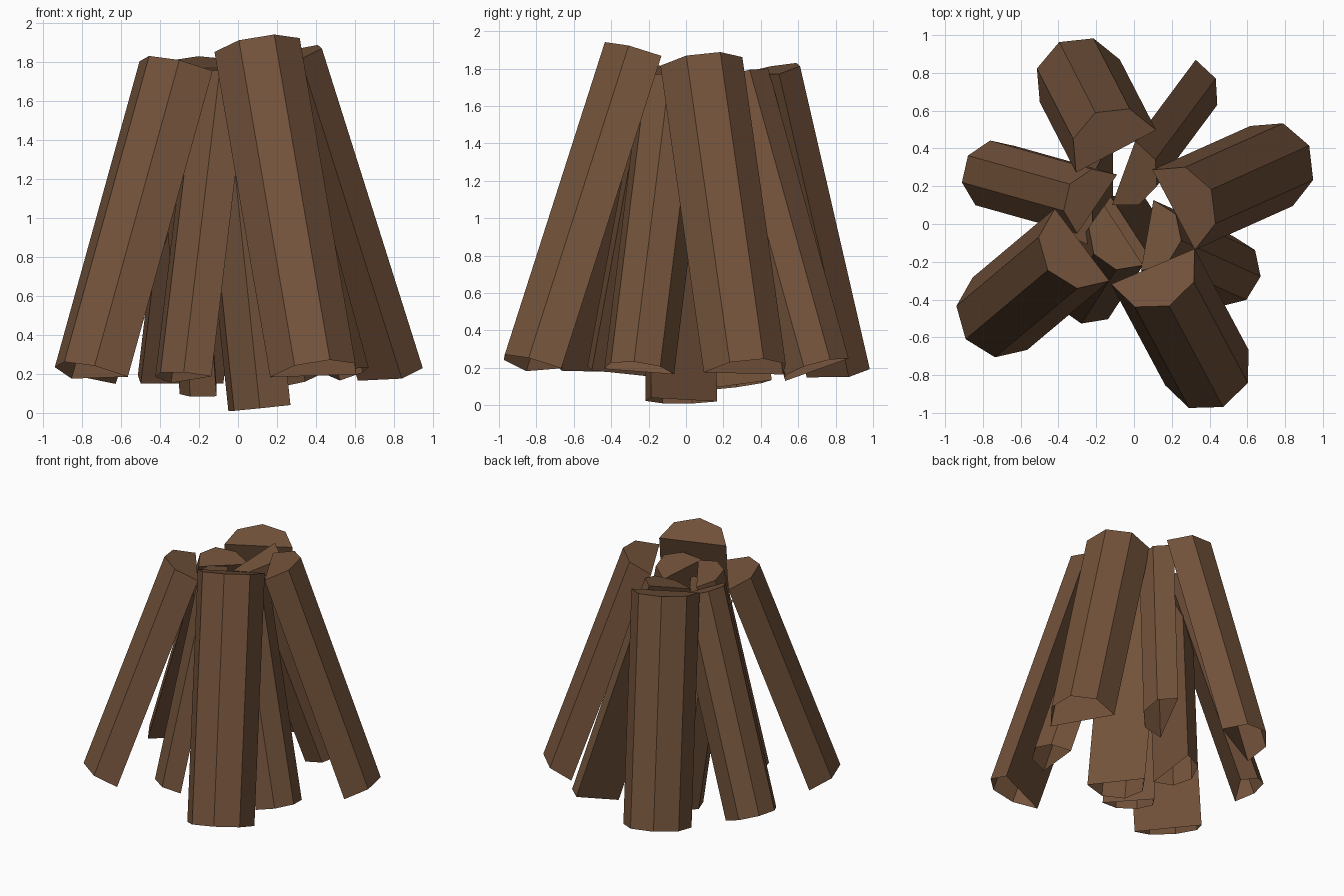
import bpy
import bmesh
import math
from mathutils import Vector

if "Cube" in bpy.data.objects:
    bpy.data.objects.remove(bpy.data.objects["Cube"])

bark = bpy.data.materials.new("brown wood")
bark.diffuse_color = (0.17, 0.085, 0.043, 1.0)
bark.use_nodes = True
bark.node_tree.nodes["Principled BSDF"].inputs["Base Color"].default_value = bark.diffuse_color


def split_log(name, bottom, top, facing, radius):
    """Half-octagon log, open underneath; bottom and top are the middle of
    the split face, facing is the compass angle of the rounded side."""
    bottom, top = Vector(bottom), Vector(top)
    axis = (top - bottom).normalized()
    a = math.radians(facing)
    out = Vector((math.cos(a), math.sin(a), 0))
    out = (out - axis * out.dot(axis)).normalized()
    side = axis.cross(out)

    bm = bmesh.new()
    rings = []
    for centre in (bottom, top):
        ring = []
        for i in range(5):
            t = math.radians(-90 + 45 * i)
            ring.append(bm.verts.new(
                centre + radius * (out * math.cos(t) + side * math.sin(t))))
        rings.append(ring)
    low, high = rings
    for i in range(5):
        j = (i + 1) % 5
        bm.faces.new((low[i], low[j], high[j], high[i]))
    bm.faces.new(high)

    mesh = bpy.data.meshes.new(name)
    bm.to_mesh(mesh)
    bm.free()
    mesh.materials.append(bark)
    bpy.context.collection.objects.link(bpy.data.objects.new(name, mesh))


# Outer ring of thick logs
BIG, SMALL = 0.24, 0.19
split_log("outer_log_front", (0.386, -0.76, 0.19), (0.10, -0.225, 1.86), -67, BIG)
split_log("outer_log_left", (-0.71, -0.475, 0.18), (-0.275, -0.11, 1.75), 217, BIG)
split_log("outer_log_back", (-0.287, 0.758, 0.15), (-0.095, 0.385, 1.77), 118, BIG)
split_log("outer_log_right", (0.728, 0.307, 0.17), (0.21, 0.075, 1.81), 28, BIG)

# Thinner logs filling the gaps
split_log("gap_log_left", (-0.734, 0.256, 0.17), (-0.195, 0.105, 1.70), 146, SMALL)
split_log("gap_log_back", (0.265, 0.70, 0.19), (-0.055, 0.27, 1.74), -20, SMALL)
split_log("gap_log_right", (0.49, -0.25, 0.18), (0.07, -0.06, 1.72), -10, SMALL)
split_log("gap_log_front", (-0.24, -0.345, 0.17), (-0.055, -0.06, 1.72), 213, SMALL)

# Steep logs in the middle
split_log("middle_log_low", (0.155, -0.01, 0.03), (-0.01, -0.03, 1.60), 213, 0.21)
split_log("middle_log_back", (-0.11, 0.27, 0.11), (-0.22, 0.07, 1.62), 180, SMALL)
